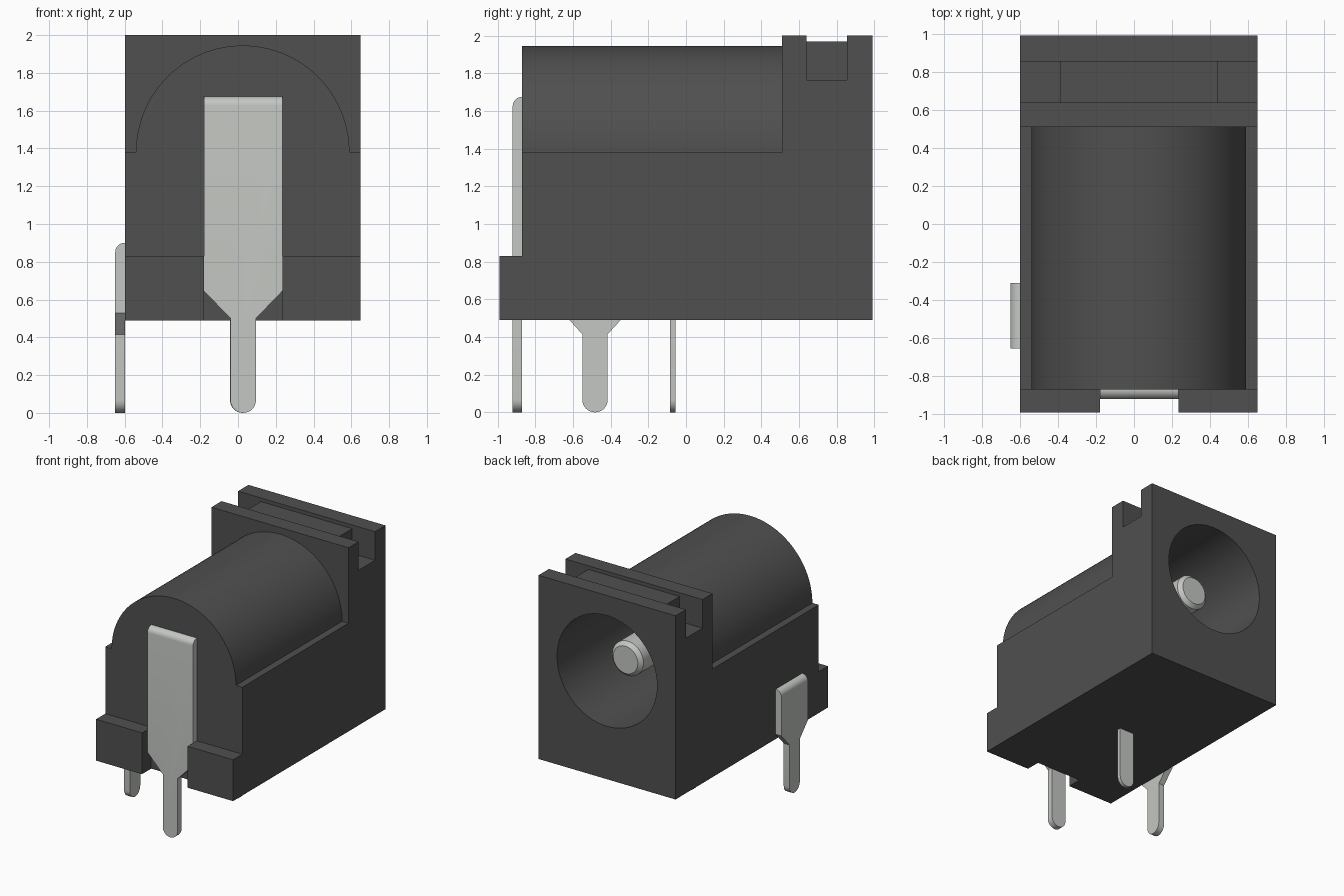
import bpy, bmesh, math

cube = bpy.data.objects.get("Cube")
if cube:
    bpy.data.objects.remove(cube, do_unlink=True)


def material(name, rgb):
    m = bpy.data.materials.new(name)
    m.use_nodes = True
    m.diffuse_color = (*rgb, 1)
    m.node_tree.nodes["Principled BSDF"].inputs["Base Color"].default_value = (*rgb, 1)
    return m


BLACK = material("black plastic", (0.08, 0.08, 0.08))
METAL = material("tinned metal", (0.55, 0.57, 0.54))

CX = 0.025        # centre plane of the housing
HALF = 0.623      # half width of the housing
AXIS_Z = 1.38     # height of the bore axis
BOTTOM = 0.49


def arc(cx, cz, r, a0, a1, n):
    return [(cx + r * math.cos(math.radians(a0 + (a1 - a0) * i / n)),
             cz + r * math.sin(math.radians(a0 + (a1 - a0) * i / n))) for i in range(n + 1)]


def rect(u0, u1, z0, z1):
    return [(u0, z0), (u1, z0), (u1, z1), (u0, z1)]


def prism(name, outline, axis, lo, hi, mat, bevel_rule=None, bevel=0.0, segments=1):
    """Extrude a (u, z) outline along x or y; optionally bevel edges picked by a rule."""
    bm = bmesh.new()

    def place(u, z, d):
        return (d, u, z) if axis == "x" else (u, d, z)

    a = [bm.verts.new(place(u, z, lo)) for u, z in outline]
    b = [bm.verts.new(place(u, z, hi)) for u, z in outline]
    n = len(outline)
    bm.faces.new(a)
    bm.faces.new(b[::-1])
    for i in range(n):
        j = (i + 1) % n
        bm.faces.new((a[j], a[i], b[i], b[j]))
    bmesh.ops.recalc_face_normals(bm, faces=bm.faces[:])
    if bevel_rule:
        edges = [e for e in bm.edges if all(bevel_rule(v.co) for v in e.verts)]
        bmesh.ops.bevel(bm, geom=edges, offset=bevel, segments=segments,
                        profile=0.5, affect="EDGES")
    me = bpy.data.meshes.new(name)
    bm.to_mesh(me)
    bm.free()
    me.materials.append(mat)
    ob = bpy.data.objects.new(name, me)
    bpy.context.collection.objects.link(ob)
    return ob


def activate(ob):
    bpy.ops.object.select_all(action="DESELECT")
    ob.select_set(True)
    bpy.context.view_layer.objects.active = ob


def smooth(ob):
    activate(ob)
    bpy.ops.object.shade_smooth_by_angle(angle=math.radians(30))


# Housing: long body with a half-round barrel on top
body_outline = ([(CX - HALF, BOTTOM), (CX + HALF, BOTTOM), (CX + HALF, AXIS_Z)]
                + arc(CX, AXIS_Z, 0.565, 0, 180, 64) + [(CX - HALF, AXIS_Z)])
body = prism("barrel_body", body_outline, "y", -0.87, 0.51, BLACK)

# Housing: socket block with a groove across the top
socket_outline = [(0.51, BOTTOM), (0.99, BOTTOM), (0.99, 2.0), (0.855, 2.0),
                  (0.855, 1.765), (0.64, 1.765), (0.64, 2.0), (0.51, 2.0)]
socket = prism("socket_block", socket_outline, "x", CX - HALF, CX + HALF, BLACK)
rib = prism("groove_rib", rect(0.64, 0.855, 1.765, 1.97), "x", -0.39, 0.44, BLACK)

# Bore cut through the housing parts
cutter = prism("bore_cutter", arc(CX, AXIS_Z, 0.455, 0, 354.375, 63), "y", -0.4, 1.2, BLACK)
cutter.hide_render = True
for part in (body, socket, rib):
    activate(part)
    mod = part.modifiers.new("bore", "BOOLEAN")
    mod.operation = "DIFFERENCE"
    mod.solver = "EXACT"
    mod.object = cutter
    bpy.ops.object.modifier_apply(modifier=mod.name)
    smooth(part)
bpy.data.objects.remove(cutter, do_unlink=True)

# Front feet either side of the terminal notch
for name, x0, x1 in (("right_foot", CX - HALF, -0.18), ("left_foot", 0.235, CX + HALF)):
    prism(name, rect(x0, x1, BOTTOM, 0.83), "y", -0.99, -0.87, BLACK)

# Centre contact pin with a chamfered tip
smooth(prism("centre_contact", arc(CX, AXIS_Z, 0.142, 0, 352.5, 47), "y", -0.42, 0.75, METAL,
             lambda co: co.y > 0.74, 0.03))


def terminal_outline(c, half, top, shoulder, neck, pin=0.0675):
    """Wide plate tapering to a narrow leg with a round end."""
    return ([(c - half, top), (c - half, shoulder), (c - pin, neck)]
            + arc(c, pin, pin, 180, 360, 16)
            + [(c + pin, neck), (c + half, shoulder), (c + half, top)])


# Solder terminals
smooth(prism("front_terminal", terminal_outline(0.0275, 0.2075, 1.675, 0.645, 0.5),
             "y", -0.92, -0.87, METAL,
             lambda co: co.z > 1.67 and co.y < -0.9, 0.049, 8))
smooth(prism("side_terminal", terminal_outline(-0.483, 0.1725, 0.9, 0.53, 0.415),
             "x", -0.65, CX - HALF, METAL,
             lambda co: co.z > 0.89 and co.x < -0.63, 0.049, 8))
leg = [(CX - 0.0675, 0.52)] + arc(CX, 0.0675, 0.0675, 180, 360, 16) + [(CX + 0.0675, 0.52)]
smooth(prism("middle_terminal", leg, "y", -0.085, -0.055, METAL))
